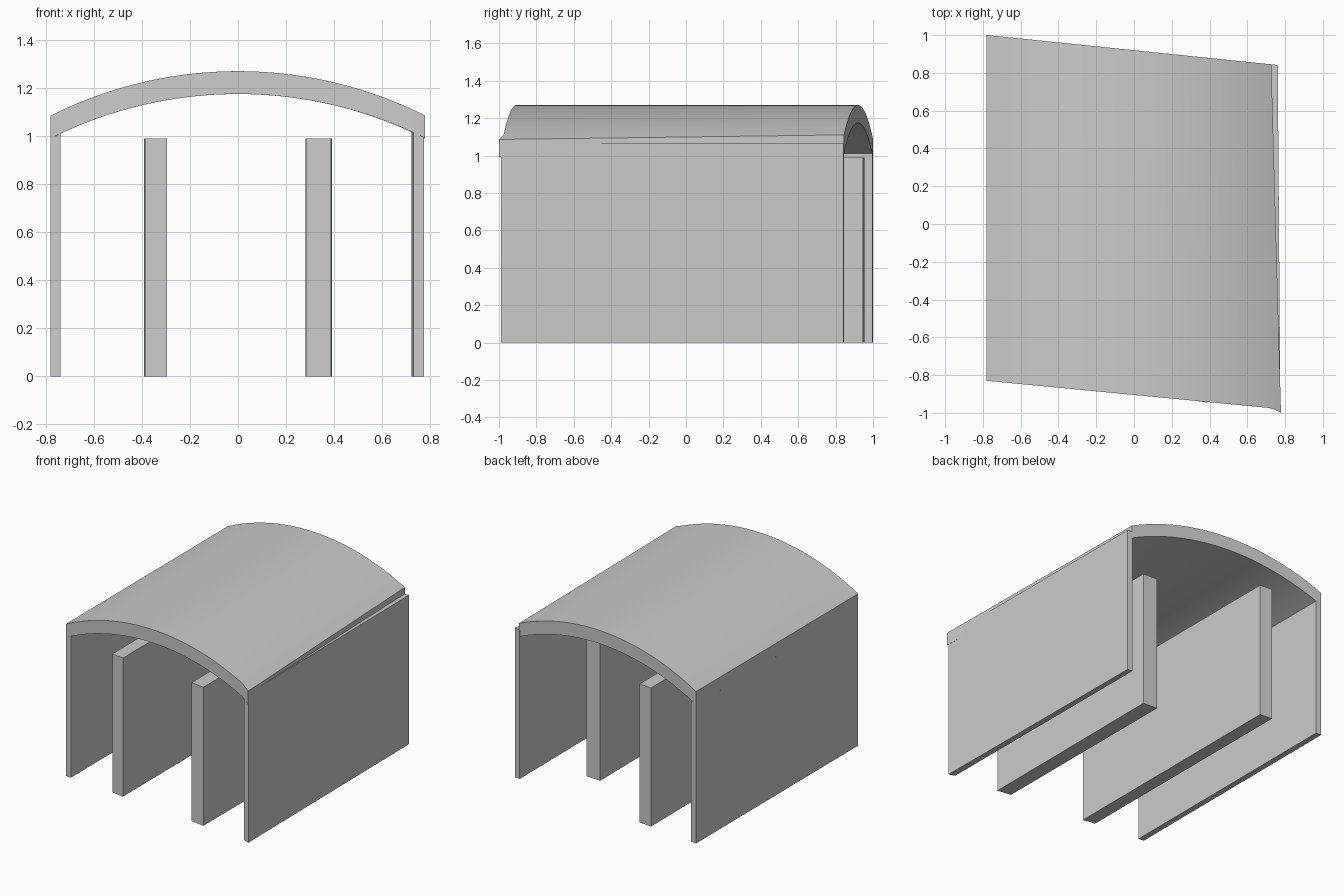
import bpy, bmesh, math

if "Cube" in bpy.data.objects:
    bpy.data.objects.remove(bpy.data.objects["Cube"])

R = 1.737      # radius of the vault
TOP = 1.27     # crown height
THICK = 0.095  # vertical thickness of the roof


def arc_z(x):
    return TOP - R + math.sqrt(R * R - x * x)


def front_y(x):
    return -0.905 - 0.096 * x - 0.4 * max(0.0, x - 0.73)


def back_y(x):
    return 0.92 - 0.103 * x


def finish(name, bm):
    bmesh.ops.recalc_face_normals(bm, faces=bm.faces)
    mesh = bpy.data.meshes.new(name)
    bm.to_mesh(mesh)
    bm.free()
    obj = bpy.data.objects.new(name, mesh)
    bpy.context.collection.objects.link(obj)
    return obj


def wall(name, plan, heights):
    """Upright slab from four plan corners, with a top height at each corner."""
    bm = bmesh.new()
    low = [bm.verts.new((x, y, 0)) for x, y in plan]
    high = [bm.verts.new((x, y, h)) for (x, y), h in zip(plan, heights)]
    bm.faces.new(low)
    bm.faces.new(high)
    for i in range(4):
        j = (i + 1) % 4
        bm.faces.new((low[i], low[j], high[j], high[i]))
    return finish(name, bm)


# Vaulted roof: skewed ends, right edge tapering inwards towards the back
def roof(segments=48):
    bm = bmesh.new()
    rings = []
    for i in range(segments + 1):
        t = i / segments
        xf = -0.78 + 1.558 * t
        xb = -0.78 + 1.507 * t
        points = [(xf, front_y(xf), arc_z(xf)), (xb, back_y(xb), arc_z(xb)),
                  (xb, back_y(xb), arc_z(xb) - THICK), (xf, front_y(xf), arc_z(xf) - THICK)]
        rings.append([bm.verts.new(p) for p in points])
    for a, b in zip(rings, rings[1:]):
        for k in range(4):
            m = (k + 1) % 4
            bm.faces.new((a[k], a[m], b[m], b[k]))
    bm.faces.new(rings[0])
    bm.faces.new(rings[-1])
    return finish("vaulted_roof", bm)


vault = roof()
bpy.context.view_layer.objects.active = vault
vault.select_set(True)
bpy.ops.object.shade_smooth_by_angle(angle=math.radians(30))

# Outer walls
wall("left_outer_wall",
     [(-0.78, front_y(-0.78)), (-0.738, front_y(-0.738)),
      (-0.738, back_y(-0.738)), (-0.78, back_y(-0.78))],
     [0.99, 1.01, 1.01, 0.99])
wall("right_outer_wall",
     [(0.73, -0.974), (0.775, -0.988), (0.761, 0.842), (0.722, 0.846)],
     [1.065] * 4)

# Free-standing inner walls, the right one shorter at the back
wall("left_inner_wall",
     [(-0.388, -0.865), (-0.295, -0.877), (-0.296, 0.947), (-0.392, 0.955)],
     [0.99] * 4)
wall("right_inner_wall",
     [(0.284, -0.93), (0.388, -0.945), (0.392, 0.565), (0.28, 0.57)],
     [0.99] * 4)
